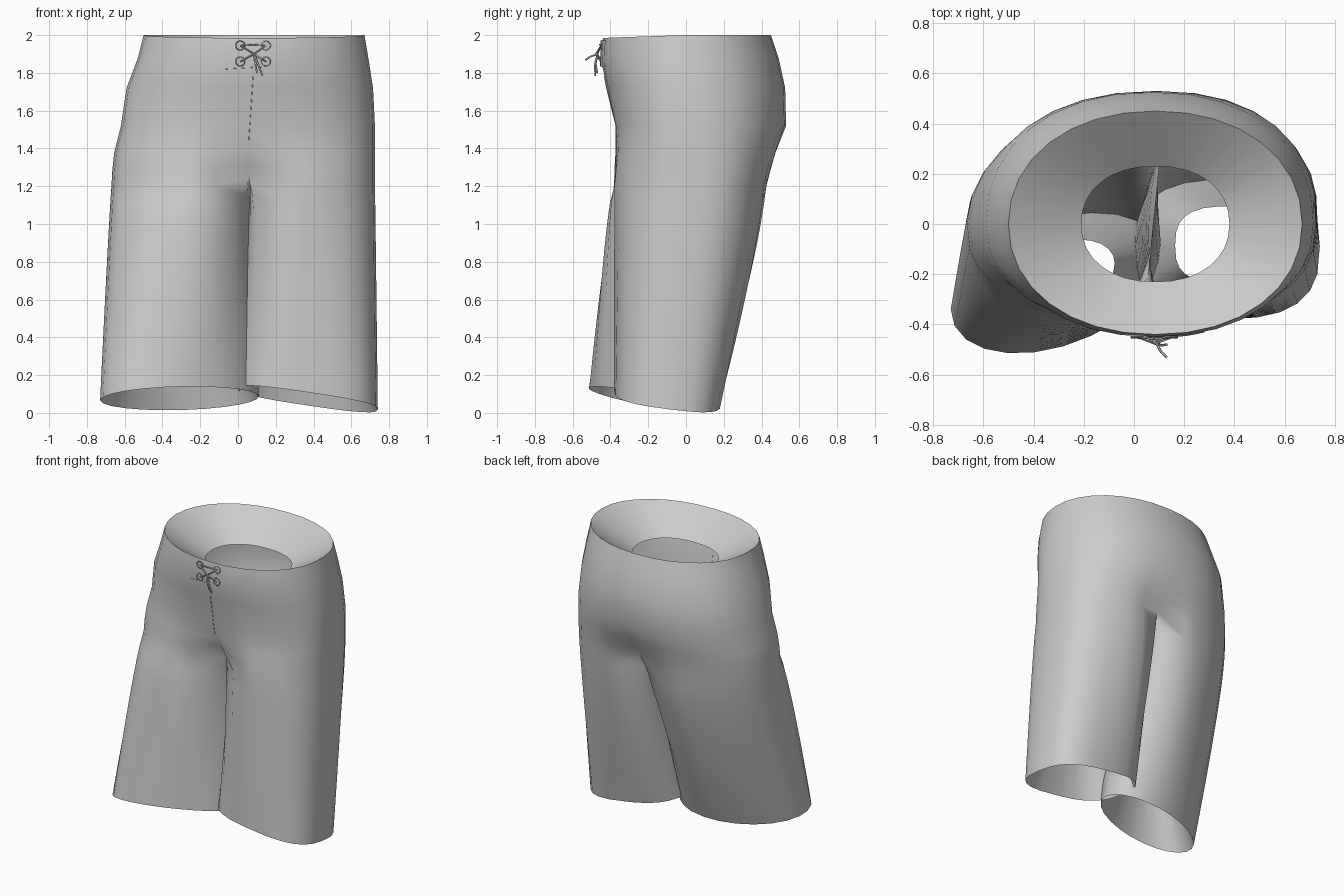
import bpy, bmesh, math
from mathutils import Vector
from mathutils.bvhtree import BVHTree

cube = bpy.data.objects.get("Cube")
if cube:
    bpy.data.objects.remove(cube, do_unlink=True)

cloth = bpy.data.materials.new("grey_cloth")
cloth.use_nodes = True
cloth.diffuse_color = (0.6, 0.6, 0.6, 1)
cloth.node_tree.nodes["Principled BSDF"].inputs["Base Color"].default_value = (0.6, 0.6, 0.6, 1)

N = 32          # points round the hips
HALF = N // 2
BRIDGE = 8      # steps across the crotch
LEVELS = 12     # rings down each leg


def add_object(name, bm, angle=60):
    mesh = bpy.data.meshes.new(name)
    bm.to_mesh(mesh)
    mesh.materials.append(cloth)
    obj = bpy.data.objects.new(name, mesh)
    bpy.context.collection.objects.link(obj)
    bpy.ops.object.select_all(action="DESELECT")
    obj.select_set(True)
    bpy.context.view_layer.objects.active = obj
    bpy.ops.object.shade_smooth_by_angle(angle=math.radians(angle))


def loft(bm, upper, lower):
    for i in range(len(upper)):
        k = (i + 1) % len(upper)
        bm.faces.new((upper[i], lower[i], lower[k], upper[k]))


def squared(value, power):
    return math.copysign(abs(value) ** (2 / power), value)


def oval(z, cx, x0, x1, yf, yb, power=2.2, groove_f=0.0, groove_b=0.0, skew=0.0, lift=0.0, dip=0.0):
    """Superellipse ring starting at the front centre, running towards +x."""
    pts = []
    for j in range(N):
        a = 2 * math.pi * j / N - math.pi / 2
        c, s = math.cos(a), math.sin(a)
        x = cx + squared(c, power) * (x1 - cx if c > 0 else cx - x0)
        y = squared(s, power) * (yb if s > 0 else -yf)
        near = math.exp(-((x - cx) / 0.12) ** 2)
        y += near * (groove_f if s < 0 else -groove_b)
        pts.append(Vector((x + skew * max(s, 0), y, z + lift * near + dip * min(s, 0))))
    return pts


# Hips: z, centre, right, left, front, back, squareness, grooves, back skew, lift, dip
hip_keys = [
    (2.0, 0.085, -0.50, 0.67, -0.44, 0.45, 2.12, 0, 0, 0, 0, 0.015),
    (1.88, 0.08, -0.53, 0.69, -0.45, 0.49, 2.15),
    (1.72, 0.075, -0.59, 0.715, -0.42, 0.525, 2.2),
    (1.52, 0.07, -0.62, 0.725, -0.38, 0.53, 2.25, 0.01, 0.0, 0.02),
    (1.38, 0.065, -0.655, 0.725, -0.385, 0.485, 2.35, 0.05, 0.02, 0.04, 0.01),
    (1.29, 0.06, -0.665, 0.725, -0.395, 0.46, 2.4, 0.11, 0.04, 0.05, 0.025),
    (1.2, 0.055, -0.67, 0.725, -0.405, 0.44, 2.4, 0.19, 0.07, 0.06, 0.05),
]
bm = bmesh.new()
rings = [[bm.verts.new(p) for p in oval(*key)] for key in hip_keys]
for upper, lower in zip(rings, rings[1:]):
    loft(bm, upper, lower)

# Crotch strip joining front centre to back centre
split = rings[-1]
front, back = split[0], split[HALF]
strip = []
for i in range(1, BRIDGE):
    t = i / BRIDGE
    p = front.co.lerp(back.co, t)
    p.z -= 0.04 * math.sin(math.pi * t)
    strip.append(bm.verts.new(p))


def leg(ring, side, cx, cy, a, b, shear, power, hem_z, slope_x, slope_y):
    """Loft from half of the hips plus the crotch strip to a slanted hem; return the hem."""
    span = math.radians(125)
    gap = 2 * math.pi - 2 * span
    angles = [-span + 2 * span * j / HALF for j in range(HALF + 1)]
    angles += [span + gap * i / BRIDGE for i in range(1, BRIDGE)]
    hem = []
    for t in angles:
        c, s = side * math.cos(t), side * math.sin(t)
        x, y = squared(c, power), squared(s, power)
        hem.append(Vector((cx + a * x, cy + b * y + shear * x, hem_z + slope_x * x + slope_y * y)))
    top = [v.co.copy() for v in ring]
    upper = ring
    for n in range(1, LEVELS + 1):
        u = n / LEVELS
        lower = []
        for p, q in zip(top, hem):
            # inner thighs fill out early, the back keeps its fullness longer
            ex = 0.5 + 0.4 * min(1, abs(p.x - 0.055) / 0.5)
            ey = 0.95 + 0.35 * max(-1, min(1, p.y / 0.4))
            lower.append(bm.verts.new((p.x + (q.x - p.x) * u ** ex,
                                       p.y + (q.y - p.y) * u ** ey,
                                       p.z + (q.z - p.z) * u)))
        loft(bm, upper, lower)
        upper = lower
    return hem


left_hem = leg(split[:HALF + 1] + strip[::-1], 1,
               0.37, -0.10, 0.37, 0.28, 0.01, 2.8, 0.074, -0.055, -0.035)
right_hem = leg(split[HALF:] + [front] + strip, -1,
                -0.31, -0.235, 0.42, 0.26, 0.105, 2.0, 0.077, 0.01, -0.062)
bmesh.ops.recalc_face_normals(bm, faces=bm.faces)
surface = BVHTree.FromBMesh(bm)
add_object("shorts_body", bm, 80)


def lining(name, rim, inner):
    """Funnel turned inwards from an opening to a smaller ring."""
    funnel = bmesh.new()
    loft(funnel, [funnel.verts.new(p) for p in inner], [funnel.verts.new(p) for p in rim])
    add_object(name, funnel)


lining("waist_lining", oval(*hip_keys[0]), oval(1.82, 0.085, -0.21, 0.38, -0.23, 0.23))
for name, hem in (("left_hem_lining", left_hem), ("right_hem_lining", right_hem)):
    middle = sum(hem, Vector()) / len(hem)
    lining(name, hem, [middle.lerp(p, 0.54) + Vector((0, 0.02, 0.42)) for p in hem])


def on_front(x, z, lift=0.0):
    hit = surface.ray_cast(Vector((x, -2, z)), Vector((0, 1, 0)))[0]
    return Vector((x, hit.y - lift, z))


def cord(name, points, radius):
    curve = bpy.data.curves.new(name, "CURVE")
    curve.dimensions = "3D"
    curve.bevel_depth = radius
    curve.bevel_resolution = 1
    curve.use_fill_caps = True
    curve.materials.append(cloth)
    line = curve.splines.new("POLY")
    line.points.add(len(points) - 1)
    for point, p in zip(line.points, points):
        point.co = (*p, 1)
    obj = bpy.data.objects.new(name, curve)
    bpy.context.collection.objects.link(obj)


# Fly flap lying on the front of the waist
flap = bmesh.new()
cols = [0.05 + 0.23 * i / 6 for i in range(7)]
flap_rows = [[flap.verts.new(on_front(x, z, 0.006)) for x in cols] for z in (1.975, 1.9, 1.83)]
for hi, lo in zip(flap_rows, flap_rows[1:]):
    for i in range(6):
        flap.faces.new((hi[i], lo[i], lo[i + 1], hi[i + 1]))
add_object("fly_flap", flap)

# Fly seam and waistband stitching
cord("fly_seam", [on_front(0.08 - 0.004 * i, 1.78 - 0.06 * i, 0.001) for i in range(7)], 0.002)
cord("waistband_stitch", [on_front(-0.07 + 0.05 * i, 1.82 + 0.003 * i, 0.001) for i in range(7)], 0.002)

# Eyelets
holes = [on_front(x, z, 0.01) for z in (1.945, 1.86) for x in (0.012, 0.148)]
for n, c in enumerate(holes):
    ring = [c + Vector((0.024 * math.cos(t), 0, 0.024 * math.sin(t)))
            for t in [2 * math.pi * i / 12 for i in range(13)]]
    cord("eyelet_%d" % (n + 1), ring, 0.003)

# Crossed lace and its hanging ends
out = Vector((0, -0.01, 0))
knot = on_front(0.085, 1.9, 0.02)
cord("lace_cross_a", [holes[0], knot + out, holes[3]], 0.004)
cord("lace_cross_b", [holes[1], knot, holes[2]], 0.004)
cord("lace_top", [holes[0], on_front(0.08, 1.95, 0.015), holes[1]], 0.004)
for n, (x, y, z) in enumerate([(0.13, -0.48, 1.785), (0.10, -0.47, 1.80), (0.13, -0.53, 1.87)]):
    end = Vector((x, y, z))
    cord("lace_end_%d" % (n + 1), [knot, knot.lerp(end, 0.5) + out, end], 0.005)
